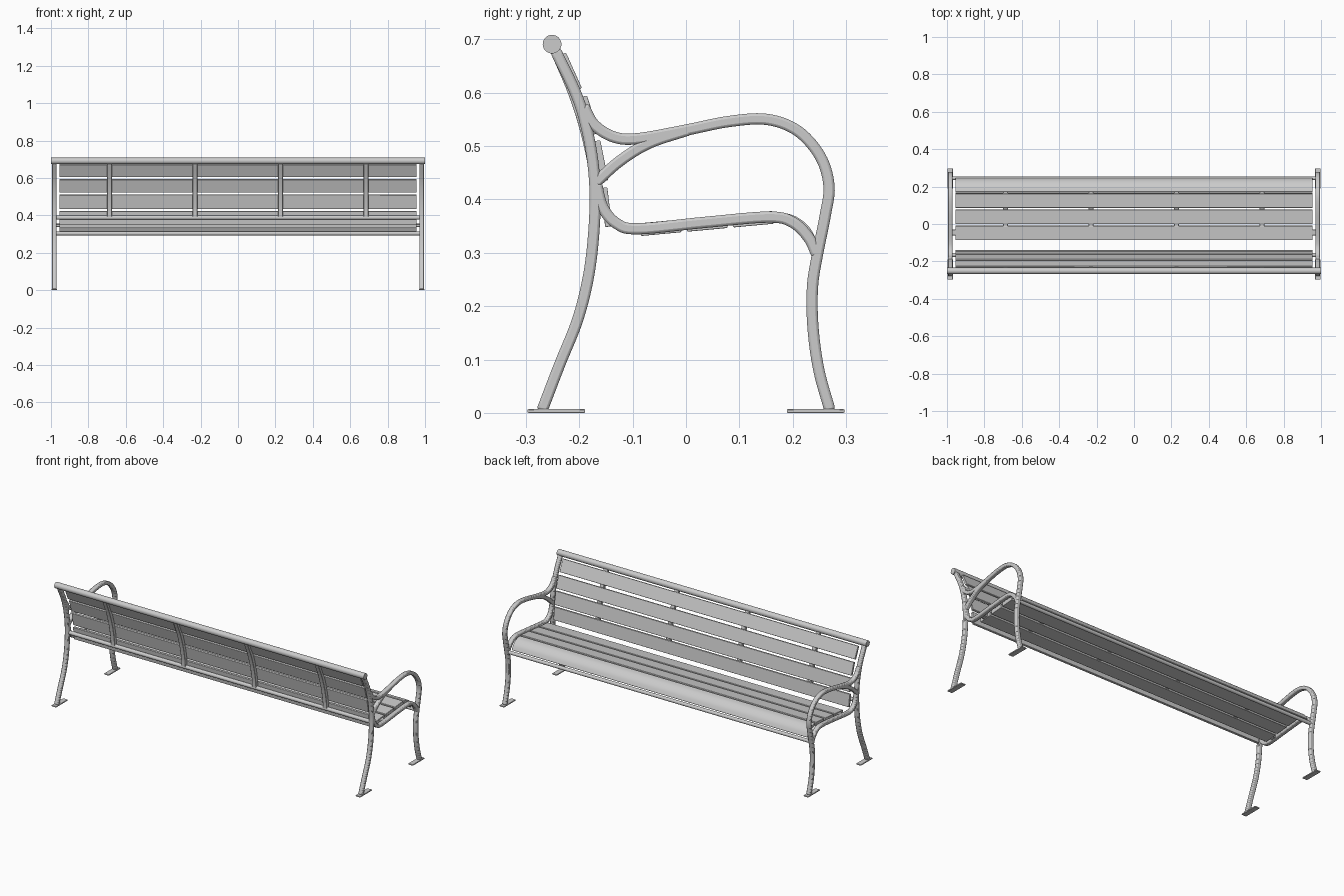
import bpy, bmesh, math
from mathutils import Vector

cube = bpy.data.objects.get("Cube")
if cube:
    bpy.data.objects.remove(cube, do_unlink=True)

gray = bpy.data.materials.new("painted_gray")
gray.use_nodes = True
gray.diffuse_color = (0.6, 0.6, 0.6, 1)
gray.node_tree.nodes["Principled BSDF"].inputs["Base Color"].default_value = (0.6, 0.6, 0.6, 1)


def smooth_path(pts, steps=7):
    """Catmull-Rom curve through (y, z) points."""
    p = [Vector(q) for q in pts]
    if len(p) < 3:
        return p
    p = [2 * p[0] - p[1]] + p + [2 * p[-1] - p[-2]]
    out = []
    for a, b, c, d in zip(p, p[1:], p[2:], p[3:]):
        for i in range(steps):
            t = i / steps
            out.append(0.5 * (2 * b + (c - a) * t + (2 * a - 5 * b + 4 * c - d) * t * t
                              + (3 * b - a - 3 * c + d) * t ** 3))
    return out + [p[-2]]


def finish(obj, bevel=0.0):
    obj.data.materials.append(gray)
    if bevel:
        mod = obj.modifiers.new("rounded_edges", "BEVEL")
        mod.width = bevel
        mod.segments = 2
        mod.limit_method = "ANGLE"
        mod.angle_limit = math.radians(50)
    bpy.ops.object.select_all(action="DESELECT")
    obj.select_set(True)
    bpy.context.view_layer.objects.active = obj
    bpy.ops.object.shade_smooth_by_angle(angle=math.radians(35))


def bar(name, pts, thick, x, width, bevel=0.003):
    """Rectangular bar following a path in the yz plane, centred on x."""
    path = smooth_path(pts)
    bm = bmesh.new()
    rings = []
    for i, q in enumerate(path):
        t = (path[min(i + 1, len(path) - 1)] - path[max(i - 1, 0)]).normalized()
        n = Vector((-t.y, t.x)) * thick / 2
        rings.append([bm.verts.new((x + sx * width / 2, q.x + s * n.x, q.y + s * n.y))
                      for sx, s in ((-1, -1), (1, -1), (1, 1), (-1, 1))])
    for a, b in zip(rings, rings[1:]):
        for k in range(4):
            m = (k + 1) % 4
            bm.faces.new((a[k], a[m], b[m], b[k]))
    bm.faces.new(rings[0][::-1])
    bm.faces.new(rings[-1])
    bmesh.ops.recalc_face_normals(bm, faces=bm.faces)
    mesh = bpy.data.meshes.new(name)
    bm.to_mesh(mesh)
    bm.free()
    obj = bpy.data.objects.new(name, mesh)
    bpy.context.collection.objects.link(obj)
    finish(obj, bevel)


def rail(name, y, z, radius, length):
    bpy.ops.mesh.primitive_cylinder_add(vertices=32, radius=radius, depth=length,
                                        location=(0, y, z), rotation=(0, math.pi / 2, 0))
    obj = bpy.context.object
    obj.name = name
    finish(obj)


# Side frames
frame_parts = {
    "back_leg": [(-.27, .004), (-.237, .09), (-.203, .175), (-.182, .26), (-.172, .35),
                 (-.171, .43), (-.181, .51), (-.203, .59), (-.245, .68)],
    "armrest_and_front_leg": [(-.192, .575), (-.172, .54), (-.135, .517), (-.09, .514), (0, .53),
                              (.08, .546), (.152, .55), (.21, .528), (.252, .48), (.268, .425),
                              (.261, .37), (.246, .295), (.237, .235), (.238, .16),
                              (.249, .08), (.27, .004)],
    "armrest_brace": [(-.171, .43), (-.124, .472), (-.068, .506), (.007, .531)],
    "seat_support": [(-.168, .43), (-.156, .385), (-.13, .355), (-.09, .345), (.035, .357),
                     (.155, .367), (.2, .357), (.23, .328), (.246, .295)],
}
for side, x in (("left", .983), ("right", -.983)):
    for part, pts in frame_parts.items():
        bar(f"{side}_{part}", pts, .021, x, .025, .005)
    for end, y in (("back", -.243), ("front", .243)):
        bar(f"{side}_{end}_foot", [(y - .054, .0035), (y + .054, .0035)], .007, x, .03, .002)

# Backrest slats, given by their front edges
back_slats = [((-.225, .675), (-.195, .608)), ((-.186, .595), (-.163, .525)),
              ((-.161, .512), (-.146, .437)), ((-.148, .424), (-.139, .351))]
for i, (a, b) in enumerate(back_slats):
    bar(f"back_slat_{i + 1}", [(a[0] - .006, a[1] - .002), (b[0] - .006, b[1] - .002)],
        .013, 0, 1.91, .002)

# Seat slats
for i in range(3):
    y = -.0855 + i * .0865
    z = .3435 + i * .008
    bar(f"seat_slat_{i + 1}", [(y, z), (y + .076, z + .007)], .024, 0, 1.91, .002)
bar("front_curved_slat", [(.17, .369), (.2, .362), (.224, .344), (.239, .317)],
    .016, 0, 1.91, .002)

# Ribs behind the backrest and links between the seat slats
for i in range(4):
    x = -.687 + i * .457
    bar(f"back_rib_{i + 1}", [(-.245, .68), (-.211, .6), (-.186, .52), (-.17, .44), (-.166, .39)],
        .02, x, .025, .002)
    bar(f"seat_link_{i + 1}", [(-.05, .346), (.18, .367)], .01, x, .025, .002)

# Rails and end brackets
rail("top_rail", -.251, .691, .0175, 2.0)
rail("lower_back_rail", -.166, .388, .011, 1.95)
rail("front_rail", .245, .303, .01, 1.95)
for x in (-.96, .96):
    bar("seat_end_bracket", [(-.06, .346), (-.03, .348)], .015, x, .04, .002)
